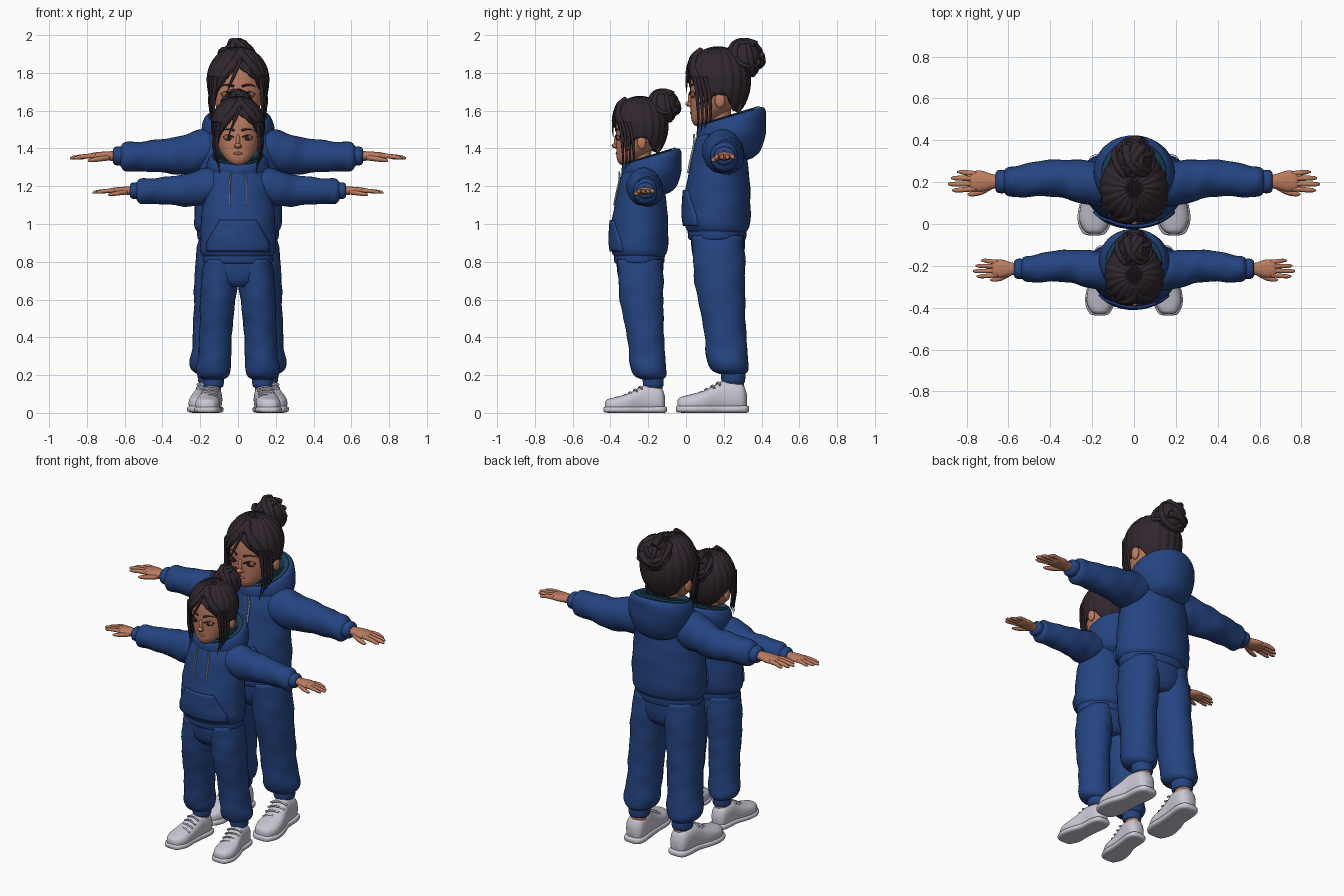
import bpy, bmesh, math, random
from mathutils import Vector
from mathutils.bvhtree import BVHTree

random.seed(4)
cube = bpy.data.objects.get("Cube")
if cube:
    bpy.data.objects.remove(cube)
parts = []


def material(name, *rgb):
    m = bpy.data.materials.new(name)
    m.use_nodes = True
    m.diffuse_color = (*rgb, 1)
    m.node_tree.nodes["Principled BSDF"].inputs["Base Color"].default_value = (*rgb, 1)
    return m


navy = material("navy_fleece", .018, .058, .22)
lining = material("teal_lining", .012, .06, .1)
skin = material("warm_skin", .5, .2, .115)
hair = material("dark_hair", .03, .02, .027)
white = material("shoe_white", .6, .58, .66)
grey = material("cord_grey", .42, .42, .48)
lid = material("eyelid_brown", .22, .09, .06)
iris = material("eye_dark", .025, .014, .012)
lips = material("lip_rose", .38, .12, .085)


def finish(name, data, mat, mirror=False):
    """Link an object, colour it and optionally mirror it across x."""
    ob = bpy.data.objects.new(name, data)
    bpy.context.collection.objects.link(ob)
    data.materials.append(mat)
    if mirror:
        ob.modifiers.new("Mirror", 'MIRROR').use_clip = False
    parts.append(ob)
    return ob


def from_bmesh(name, bm, mat, mirror=False):
    bmesh.ops.recalc_face_normals(bm, faces=bm.faces)
    for f in bm.faces:
        f.smooth = True
    me = bpy.data.meshes.new(name)
    bm.to_mesh(me)
    bm.free()
    return finish(name, me, mat, mirror)


def resample(rings, steps):
    """Smooth curve through the given rings."""
    out = []
    for i in range(len(rings) - 1):
        p = [Vector(rings[max(0, min(len(rings) - 1, i + k))]) for k in (-1, 0, 1, 2)]
        for s in range(steps):
            t = s / steps
            out.append(p[1] + (p[2] - p[0]) * t / 2
                       + (p[0] * 2 - p[1] * 5 + p[2] * 4 - p[3]) * t * t / 2
                       + (p[1] * 3 - p[0] - p[2] * 3 + p[3]) * t ** 3 / 2)
    return out + [Vector(rings[-1])]


def loft(name, rings, mat, axis='Z', mirror=False, wrinkle=0, tilt=0, box=1, n=28, steps=4):
    """Skin of ellipses; each ring is (position, centre a, centre b, radius a, radius b)."""
    bm = bmesh.new()
    loops = []
    for t, ca, cb, ra, rb in resample(rings, steps):
        loop = []
        for i in range(n):
            ang = math.tau * i / n
            c, s = math.cos(ang), math.sin(ang)
            k = 1 + wrinkle * (math.sin(52 * t + 2 * ang) + math.sin(31 * t - 3 * ang))
            a = ca + ra * k * math.copysign(abs(c) ** box, c)
            b = cb + rb * k * math.copysign(abs(s) ** box, s)
            co = {'X': (t, a, b), 'Y': (a, t, max(b, 0)), 'Z': (a, b, t + tilt * (b - cb))}[axis]
            loop.append(bm.verts.new(co))
        loops.append(loop)
    for lo, hi in zip(loops, loops[1:]):
        for i in range(n):
            j = (i + 1) % n
            bm.faces.new((lo[i], lo[j], hi[j], hi[i]))
    bm.faces.new(loops[0])
    bm.faces.new(loops[-1])
    return from_bmesh(name, bm, mat, mirror)


def blob(name, centre, radii, mat, mirror=False):
    bm = bmesh.new()
    bmesh.ops.create_uvsphere(bm, u_segments=24, v_segments=14, radius=1)
    bmesh.ops.scale(bm, vec=radii, verts=bm.verts)
    bmesh.ops.translate(bm, vec=centre, verts=bm.verts)
    return from_bmesh(name, bm, mat, mirror)


def strands(name, paths, radius, mat, taper=True):
    """Round cords through lists of points, thinning to the tip when tapered."""
    cu = bpy.data.curves.new(name, 'CURVE')
    cu.dimensions = '3D'
    cu.bevel_depth, cu.bevel_resolution, cu.use_fill_caps = radius, 2, True
    for path in paths:
        sp = cu.splines.new('NURBS')
        sp.points.add(len(path) - 1)
        sp.use_endpoint_u, sp.order_u, sp.resolution_u = True, 4, 5
        for i, (p, co) in enumerate(zip(sp.points, path)):
            p.co = (*co, 1)
            p.radius = 1 - .9 * (i / (len(path) - 1)) ** 2 if taper else 1
    return finish(name, cu, mat)


def front_finder(ob):
    tree = BVHTree.FromPolygons([v.co for v in ob.data.vertices],
                                [p.vertices for p in ob.data.polygons])
    return lambda x, z: tree.ray_cast(Vector((x, -1, z)), Vector((0, 1, 0)))[0].y


# Hoodie body, hem, sleeves and cuffs
torso = loft("hoodie_body", [(.955, 0, .165, .212, .15), (.985, 0, .165, .228, .17),
             (1.05, 0, .165, .232, .177), (1.18, 0, .168, .226, .172), (1.3, 0, .175, .215, .155),
             (1.4, 0, .18, .205, .14), (1.47, 0, .185, .17, .125), (1.53, 0, .19, .1, .1)],
             navy, wrinkle=.007, n=40)
loft("hoodie_hem", [(.915, 0, .165, .2, .145), (.925, 0, .165, .214, .153),
     (.965, 0, .165, .216, .156), (.98, 0, .165, .21, .15)], navy)
loft("sleeves", [(.1, .195, 1.4, .1, .1), (.2, .195, 1.385, .108, .112), (.28, .205, 1.37, .1, .105),
     (.36, .22, 1.36, .09, .094), (.46, .215, 1.36, .084, .083), (.55, .205, 1.357, .076, .078),
     (.6, .203, 1.355, .07, .076), (.622, .203, 1.357, .05, .052)], navy, 'X', True, wrinkle=.022)
loft("sleeve_cuffs", [(.61, .203, 1.36, .05, .045), (.625, .203, 1.36, .056, .05),
     (.65, .203, 1.36, .054, .048), (.662, .203, 1.36, .042, .036)], navy, 'X', True)

# Hood resting on the back, with its lining
loft("hood", [(1.335, 0, .31, .05, .04), (1.36, 0, .3, .12, .095), (1.43, 0, .265, .18, .155),
     (1.5, 0, .245, .193, .18), (1.55, 0, .24, .182, .18), (1.57, 0, .235, .16, .165),
     (1.555, 0, .23, .142, .146)], navy, tilt=.3, wrinkle=.008, n=40)
parts[-1].data.polygons[-1].select = False
loft("hood_lining", [(1.572, 0, .235, .157, .16), (1.578, 0, .23, .14, .145),
     (1.55, 0, .225, .12, .12), (1.48, 0, .2, .09, .09)], lining, tilt=.3)
loft("undershirt_collar", [(1.44, 0, .165, .09, .09), (1.5, 0, .17, .085, .085),
     (1.515, 0, .172, .072, .072)], white, tilt=.3)

# Front pocket laid over the body
chest = front_finder(torso)
bm = bmesh.new()
bmesh.ops.create_grid(bm, x_segments=20, y_segments=12, size=1)
for v in bm.verts:
    rise = (v.co.y + 1) / 2
    x = v.co.x * (.19 - .08 * max(0, rise - .25) / .75)
    z = .99 + .19 * rise
    v.co = (x, chest(x, z) - .004, z)
pocket = from_bmesh("front_pocket", bm, navy)
solid = pocket.modifiers.new("Thickness", 'SOLIDIFY')
solid.thickness, solid.offset = .016, 0

# Draw cords
strands("draw_cords", [[(s * .04, chest(.04, 1.46) - .02, 1.475)]
        + [(s * .05, chest(.05, z) - .008, z) for z in (1.44, 1.38, 1.33, 1.27)]
        for s in (-1, 1)], .0055, grey, taper=False)

# Hands
loft("palms", [(.64, .203, 1.36, .03, .026), (.68, .203, 1.36, .036, .025), (.73, .205, 1.36, .05, .022),
     (.77, .205, 1.359, .047, .018), (.785, .205, 1.358, .04, .012)], skin, 'X', True)
for i, (name, tip) in enumerate((("index", .87), ("middle", .89), ("ring", .875), ("little", .845))):
    y = .169 + .024 * i
    spread = (i - 1.5) * .005
    loft(name + "_fingers", [(.755, y, 1.36, .012, .013), (.8, y + spread / 2, 1.359, .0125, .0125),
         (tip - .02, y + spread, 1.352, .0105, .0105), (tip, y + spread, 1.348, .004, .004)],
         skin, 'X', True, n=12)
loft("thumbs", [(.68, .18, 1.352, .015, .015), (.73, .155, 1.345, .016, .014),
     (.775, .144, 1.338, .012, .011), (.795, .142, 1.335, .004, .004)], skin, 'X', True, n=12)

# Trousers and ankles
loft("trouser_hips", [(.77, 0, .175, .1, .1), (.81, 0, .172, .18, .13), (.88, 0, .17, .208, .142),
     (.95, 0, .168, .205, .143)], navy)
loft("trouser_legs", [(.94, .1, .168, .105, .135), (.8, .114, .175, .112, .138), (.65, .126, .182, .106, .13),
     (.5, .136, .2, .1, .115), (.36, .142, .212, .1, .11), (.27, .15, .222, .105, .11),
     (.225, .15, .232, .094, .095), (.205, .15, .245, .062, .065)], navy, 'Z', True, wrinkle=.016)
loft("trouser_cuffs", [(.225, .15, .248, .06, .062), (.2, .15, .25, .064, .064),
     (.165, .15, .25, .06, .062), (.155, .15, .25, .05, .052)], navy, 'Z', True)
loft("ankles", [(.1, .15, .258, .045, .05), (.19, .15, .255, .045, .05)], skin, 'Z', True)

# Shoes: upper, sole and laces
loft("shoe_uppers", [(-.045, .19, .045, .025, .02), (-.03, .19, .045, .05, .038), (.02, .188, .05, .073, .047),
     (.09, .183, .058, .072, .058), (.15, .172, .072, .064, .073), (.2, .163, .085, .06, .085),
     (.27, .156, .082, .06, .08), (.305, .155, .075, .05, .07), (.322, .155, .06, .025, .04)],
     white, 'Y', True, box=.8)
loft("shoe_soles", [(-.054, .19, .02, .03, .01), (-.04, .19, .02, .058, .018), (.02, .188, .02, .082, .021),
     (.1, .182, .02, .077, .021), (.18, .165, .02, .066, .021), (.27, .157, .02, .068, .021),
     (.318, .155, .02, .055, .02), (.334, .155, .02, .03, .012)], white, 'Y', True, box=.6)
strands("shoe_laces", [[(s * (.176 - .1 * d + u * .05), .08 + .03 * k + u * .01, .126 + .017 * k - abs(u) * .03)
        for u in (-1, -.4, .4, 1)] for s in (-1, 1) for k in range(4) for d in (.03 * k,)],
        .006, grey, taper=False)

# Neck, head, ears and face
loft("neck", [(1.42, 0, .185, .07, .07), (1.52, 0, .175, .06, .062), (1.62, 0, .17, .065, .07)], skin)
head = loft("head", [(1.518, 0, .07, .018, .016), (1.53, 0, .08, .048, .042), (1.56, 0, .1, .08, .073),
            (1.605, 0, .13, .11, .105), (1.66, 0, .152, .13, .129), (1.72, 0, .165, .139, .143),
            (1.79, 0, .17, .138, .144), (1.86, 0, .17, .11, .12), (1.91, 0, .17, .04, .05)], skin, n=40)
face = front_finder(head)
blob("ears", (.142, .18, 1.655), (.018, .028, .042), skin, True)
blob("nose_bridge", (0, .024, 1.66), (.013, .014, .045), skin)
blob("nose_tip", (0, .014, 1.636), (.019, .018, .014), skin)
blob("nostrils", (.014, .021, 1.632), (.011, .012, .01), skin, True)
blob("eyelids", (.056, face(.056, 1.685) + .004, 1.685), (.032, .014, .019), lid, True)
blob("irises", (.055, face(.055, 1.68) - .006, 1.682), (.014, .006, .012), iris, True)
blob("mouth", (0, face(0, 1.588) + .003, 1.588), (.027, .008, .009), lips)
strands("lashes", [[(s * x, face(x, z) - .008, z) for x, z in ((.026, 1.685), (.042, 1.701), (.07, 1.702), (.09, 1.688))]
        for s in (-1, 1)], .004, iris, taper=False)
strands("eyebrows", [[(s * x, face(x, z) - .002, z) for x, z in ((.022, 1.728), (.05, 1.74), (.075, 1.74), (.1, 1.725))]
        for s in (-1, 1)], .007, hair)


# Hair cap with a parted hairline
def on_hair(deg, z, lift=0):
    """Point on the hair surface; deg is measured from the front towards +x."""
    h = (z - 1.765) / (.172 if z > 1.765 else .23)
    r = math.sqrt(max(0, 1 - h * h))
    a = math.radians(deg)
    return Vector((math.sin(a) * r * (.163 + lift), .17 - math.cos(a) * r * (.172 + lift), z + lift * max(h, 0)))


def hairline(deg):
    d = abs(deg)
    stops = ((0, 1.84), (35, 1.765), (58, 1.69), (70, 1.64), (82, 1.68), (105, 1.68), (130, 1.6), (181, 1.585))
    for (d0, z0), (d1, z1) in zip(stops, stops[1:]):
        if d <= d1:
            return z0 + (z1 - z0) * (d - d0) / (d1 - d0)


bm = bmesh.new()
rows, cols = 20, 96
grid = []
for i in range(cols):
    deg = 360 * i / cols - 180
    low = math.asin(max(-1, (hairline(deg) - 1.765) / .172)) if hairline(deg) > 1.765 else (hairline(deg) - 1.765) / .2
    ridge = .0035 * math.sin(math.radians(deg * 20))
    grid.append([bm.verts.new(on_hair(deg, 1.765 + (.172 if e > 0 else .2) * (math.sin(e) if e > 0 else e), ridge))
                 for e in (1.56 + (low - 1.56) * j / rows for j in range(rows + 1))])
for i in range(cols):
    a, b = grid[i], grid[(i + 1) % cols]
    for j in range(rows):
        bm.faces.new((a[j], a[j + 1], b[j + 1], b[j]))
bm.faces.new([col[0] for col in grid])
cap = from_bmesh("hair_cap", bm, hair)
cap.modifiers.new("Thickness", 'SOLIDIFY').thickness = .016

# Fringe locks sweeping from the parting, and loose side wisps
fringe = []
for s in (-1, 1):
    for k in range(8):
        end, drop = 20 + 7 * k, 1.79 - .018 * k
        fringe.append([on_hair(8 + s * end * f, 1.915 - k * .004 + (drop - 1.915) * f ** 1.6, .006)
                       for f in (0, .25, .5, .75, 1)])
strands("fringe_locks", fringe, .018, hair)
wisps = []
for s in (-1, 1):
    for k in range(4):
        x, y = s * (.128 + .006 * k), .06 + .022 * k
        wisps.append([on_hair(s * (45 + 7 * k), 1.78, .002), (x, y, 1.7), (x * 1.04, y, 1.62),
                      (x * .95, y + .01, 1.55), (x * .86, y - .005, 1.46 + .025 * k)])
    wisps.append([on_hair(s * 150, 1.64), (s * .075, .27, 1.58), (s * .07, .26, 1.53)])
wisps.append([on_hair(5, 1.87, .004), (-.012, .005, 1.8), (-.04, -.002, 1.75), (-.06, .005, 1.69)])
strands("loose_wisps", wisps, .011, hair)

# Bun of coiled locks
centre = Vector((0, .315, 1.875))
blob("bun_core", centre, (.09, .085, .095), hair)
coils = []
for k in range(11):
    axis = Vector((random.uniform(-1, 1), random.uniform(-.6, 1), random.uniform(-1, 1))).normalized()
    u = axis.orthogonal().normalized()
    w = axis.cross(u)
    shift = axis * random.uniform(-.03, .05)
    coils.append([centre + shift + (u * math.cos(t) + w * math.sin(t)) * (.092 - .004 * (k % 3))
                  for t in (i * .5 for i in range(11))])
strands("bun_coils", coils, .021, hair)

# Smaller figure: the same parts scaled and placed in front
for ob in list(parts):
    twin = ob.copy()
    bpy.context.collection.objects.link(twin)
    twin.scale = (.865,) * 3
    twin.location.y = -.39
    twin.name = "small_" + ob.name
    ob.name = "tall_" + ob.name
